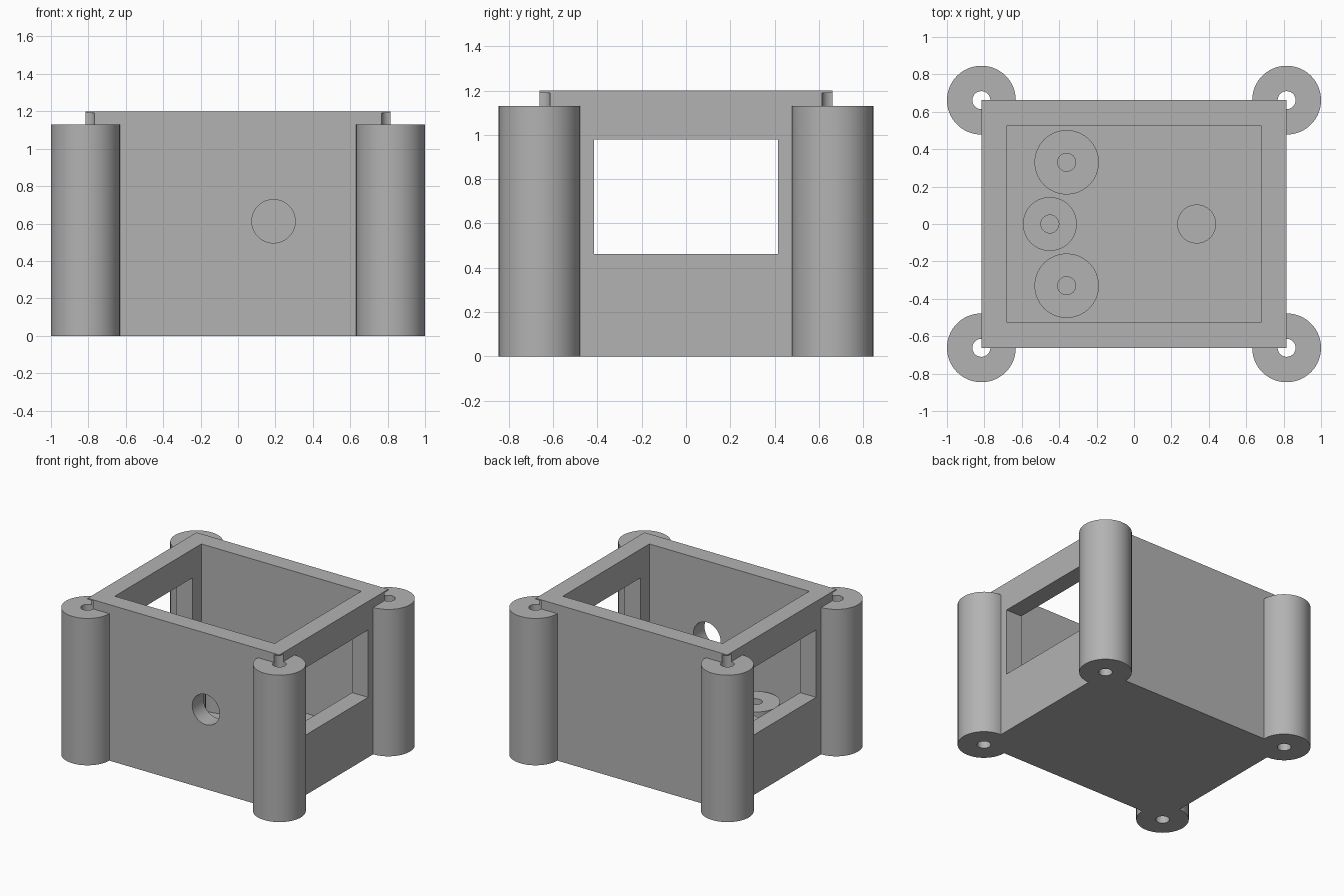
import bpy
import math

cube = bpy.data.objects.get("Cube")
if cube:
    bpy.data.objects.remove(cube, do_unlink=True)

# Single grey material
grey = bpy.data.materials.new("plain_grey")
grey.use_nodes = True
colour = (0.45, 0.45, 0.45, 1)
grey.diffuse_color = colour
grey.node_tree.nodes["Principled BSDF"].inputs["Base Color"].default_value = colour

# Main dimensions
HALF_X, HALF_Y, HEIGHT = 0.816, 0.662, 1.2
WALL = 0.136
FLOOR = 0.135
POST_R, POST_TOP = 0.184, 1.13
BORE_R, BORE_TOP = 0.048, 1.19
STANDOFF_TOP = 0.34


def finish(obj, name):
    obj.name = obj.data.name = name
    obj.data.materials.clear()
    obj.data.materials.append(grey)
    return obj


def box(name, x, y, z):
    """Box from three (low, high) ranges."""
    ranges = (x, y, z)
    bpy.ops.mesh.primitive_cube_add(size=1, location=[(a + b) / 2 for a, b in ranges])
    obj = bpy.context.object
    obj.scale = [b - a for a, b in ranges]
    bpy.ops.object.transform_apply(location=True, rotation=True, scale=True)
    return finish(obj, name)


def rod(name, x, y, radius, low, high):
    """Upright cylinder between two heights."""
    bpy.ops.mesh.primitive_cylinder_add(vertices=64, radius=radius, depth=high - low,
                                        location=(x, y, (low + high) / 2))
    bpy.ops.object.transform_apply(location=True, rotation=True, scale=True)
    return finish(bpy.context.object, name)


def combine(target, other, operation):
    """Apply a boolean and remove the helper."""
    mod = target.modifiers.new(operation.lower(), "BOOLEAN")
    mod.operation, mod.solver, mod.object = operation, "EXACT", other
    bpy.ops.object.select_all(action="DESELECT")
    bpy.context.view_layer.objects.active = target
    target.select_set(True)
    bpy.ops.object.modifier_apply(modifier=mod.name)
    bpy.data.objects.remove(other, do_unlink=True)


def smooth(obj):
    bpy.ops.object.select_all(action="DESELECT")
    bpy.context.view_layer.objects.active = obj
    obj.select_set(True)
    bpy.ops.object.shade_smooth_by_angle(angle=math.radians(30))


# Open-topped case
case = box("case", (-HALF_X, HALF_X), (-HALF_Y, HALF_Y), (0, HEIGHT))
corners = [(sx * HALF_X, sy * HALF_Y) for sx in (-1, 1) for sy in (-1, 1)]

# Round corner posts
for x, y in corners:
    combine(case, rod("post", x, y, POST_R, 0, POST_TOP), "UNION")

# Cavity
inner_x, inner_y = HALF_X - WALL, HALF_Y - WALL
combine(case, box("cavity", (-inner_x, inner_x), (-inner_y, inner_y), (FLOOR, 2)), "DIFFERENCE")

# Window through both side walls
combine(case, box("window", (-2, 2), (-0.416, 0.416), (0.462, 0.98)), "DIFFERENCE")

# Screw bores, stopping under a thin lip at the rim
for x, y in corners:
    combine(case, rod("bore", x, y, BORE_R, -0.1, BORE_TOP), "DIFFERENCE")

# Round port in the front wall
bpy.ops.mesh.primitive_cylinder_add(vertices=64, radius=0.116, depth=0.4,
                                    location=(0.19, -HALF_Y, 0.612),
                                    rotation=(math.pi / 2, 0, 0))
combine(case, finish(bpy.context.object, "port"), "DIFFERENCE")
smooth(case)

# Bored standoffs on the floor
for name, x, y, radius in (("back_standoff", -0.36, 0.33, 0.172),
                           ("middle_standoff", -0.45, 0.0, 0.144),
                           ("front_standoff", -0.36, -0.33, 0.172)):
    standoff = rod(name, x, y, radius, FLOOR, STANDOFF_TOP)
    combine(standoff, rod("screw_hole", x, y, BORE_R, FLOOR + 0.01, 1), "DIFFERENCE")
    smooth(standoff)

# Plain support peg
smooth(rod("support_peg", 0.335, 0, 0.104, FLOOR, STANDOFF_TOP))
